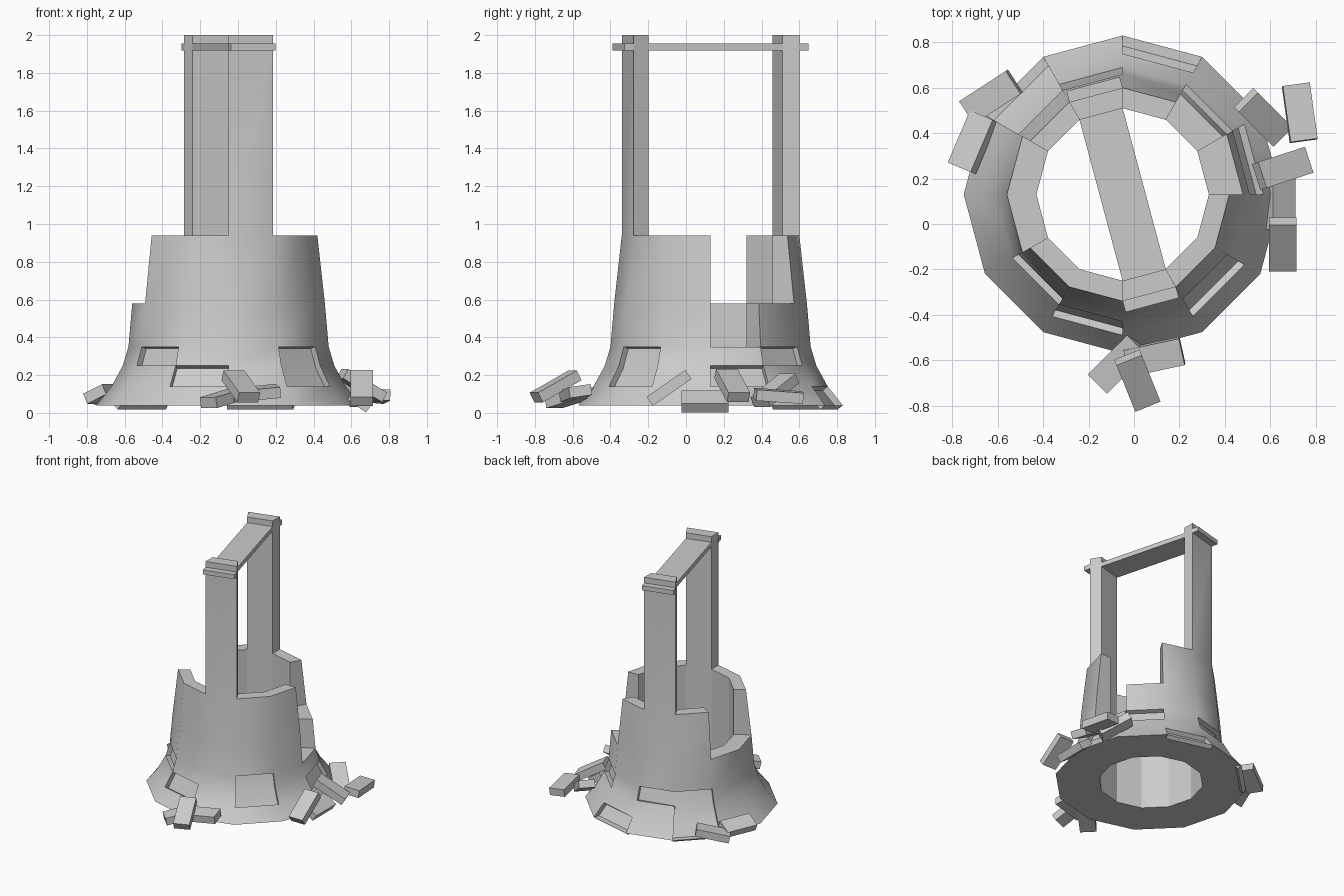
import bpy, bmesh
from math import cos, sin, pi, radians
from mathutils import Matrix

if "Cube" in bpy.data.objects:
    bpy.data.objects.remove(bpy.data.objects["Cube"])

CX, CY, N = -0.05, 0.13, 12
Z = [0.04, 0.14, 0.25, 0.35, 0.58, 0.94, 2.0]        # course heights
R_OUT = [0.70, 0.62, 0.56, 0.53, 0.51, 0.47, 0.47]   # outer radius per course
R_IN = 0.38
# number of courses in each 30 degree wall segment (6 = post)
COURSES = [3, 4, 5, 6, 5, 4, 4, 5, 5, 6, 5, 5]
# groups of (segment, course) where facing stones have fallen out
HOLES = [[(3, 2), (4, 0), (4, 1), (4, 2)], [(2, 0)], [(1, 2)], [(0, 1)],
         [(7, 2)], [(8, 1)], [(10, 1), (10, 2)]]


def finish(name, bm):
    me = bpy.data.meshes.new(name)
    bm.to_mesh(me)
    bm.free()
    ob = bpy.data.objects.new(name, me)
    bpy.context.collection.objects.link(ob)
    return ob


def box(name, size, matrix):
    bm = bmesh.new()
    bmesh.ops.create_cube(bm, size=1, matrix=matrix @ Matrix.Diagonal((*size, 1)))
    return finish(name, bm)


# ruined round wall with two posts
bm = bmesh.new()
cache = {}


def vert(side, level, k):
    key = (side, level, k % N)
    if key not in cache:
        r = R_OUT[level] if side else R_IN
        a = 2 * pi * (k % N) / N
        cache[key] = bm.verts.new((CX + r * cos(a), CY + r * sin(a), Z[level]))
    return cache[key]


def face(*keys):
    return bm.faces.new([vert(*k) for k in keys])


cells = {}
for k in range(N):
    n, prev = COURSES[k], COURSES[k - 1]
    for l in range(n):
        f = face((1, l, k), (1, l, k + 1), (1, l + 1, k + 1), (1, l + 1, k))
        f.smooth = True
        cells[k, l] = f
        face((0, l, k + 1), (0, l, k), (0, l + 1, k), (0, l + 1, k + 1))
    face((1, n, k), (1, n, k + 1), (0, n, k + 1), (0, n, k))
    face((0, 0, k), (0, 0, k + 1), (1, 0, k + 1), (1, 0, k))
    # exposed broken ends between segments of different height
    for l in range(min(n, prev), max(n, prev)):
        face((0, l, k), (1, l, k), (1, l + 1, k), (0, l + 1, k))
bmesh.ops.recalc_face_normals(bm, faces=bm.faces)
for group in HOLES:
    res = bmesh.ops.inset_region(bm, faces=[cells[c] for c in group], thickness=0.0,
                                 depth=-0.035, use_boundary=True, use_even_offset=True)
    for f in res['faces']:
        f.smooth = False
for e in bm.edges:
    if len(e.link_faces) != 2 or e.calc_face_angle(0) > radians(35):
        e.smooth = False
finish("well_wall", bm)

# crossbar through the posts, with wider ends outside
axis = Matrix.Translation((CX, CY, 1.937)) @ Matrix.Rotation(radians(105), 4, 'Z')
box("crossbar", (0.80, 0.197, 0.036), axis)
for s, label in ((1, "back"), (-1, "front")):
    box("crossbar_end_" + label, (0.054, 0.243, 0.036), axis @ Matrix.Translation((s * 0.477, 0, 0)))

# fallen stones: x, y, z, yaw, pitch, roll
STONES = [(-0.63, 0.56, 0.095, 33, 12, 0), (-0.71, 0.36, 0.10, 67, 0, -25),
          (0.57, 0.47, 0.12, -45, -30, 0), (0.73, 0.49, 0.09, 98, -4, 5),
          (0.655, 0.245, 0.145, 18, -30, 0), (0.655, -0.09, 0.132, 90, 35, 0),
          (0.645, 0.10, 0.06, 90, 0, 35), (-0.07, -0.615, 0.08, 45, 12, 0),
          (0.09, -0.585, 0.105, 12, 5, 8), (0.015, -0.69, 0.14, 112, 28, 0)]
for i, (x, y, z, yaw, pitch, roll) in enumerate(STONES):
    m = (Matrix.Translation((x, y, z)) @ Matrix.Rotation(radians(yaw), 4, 'Z')
         @ Matrix.Rotation(radians(-pitch), 4, 'Y') @ Matrix.Rotation(radians(roll), 4, 'X'))
    box("fallen_stone_%02d" % (i + 1), (0.25, 0.12, 0.058), m)
